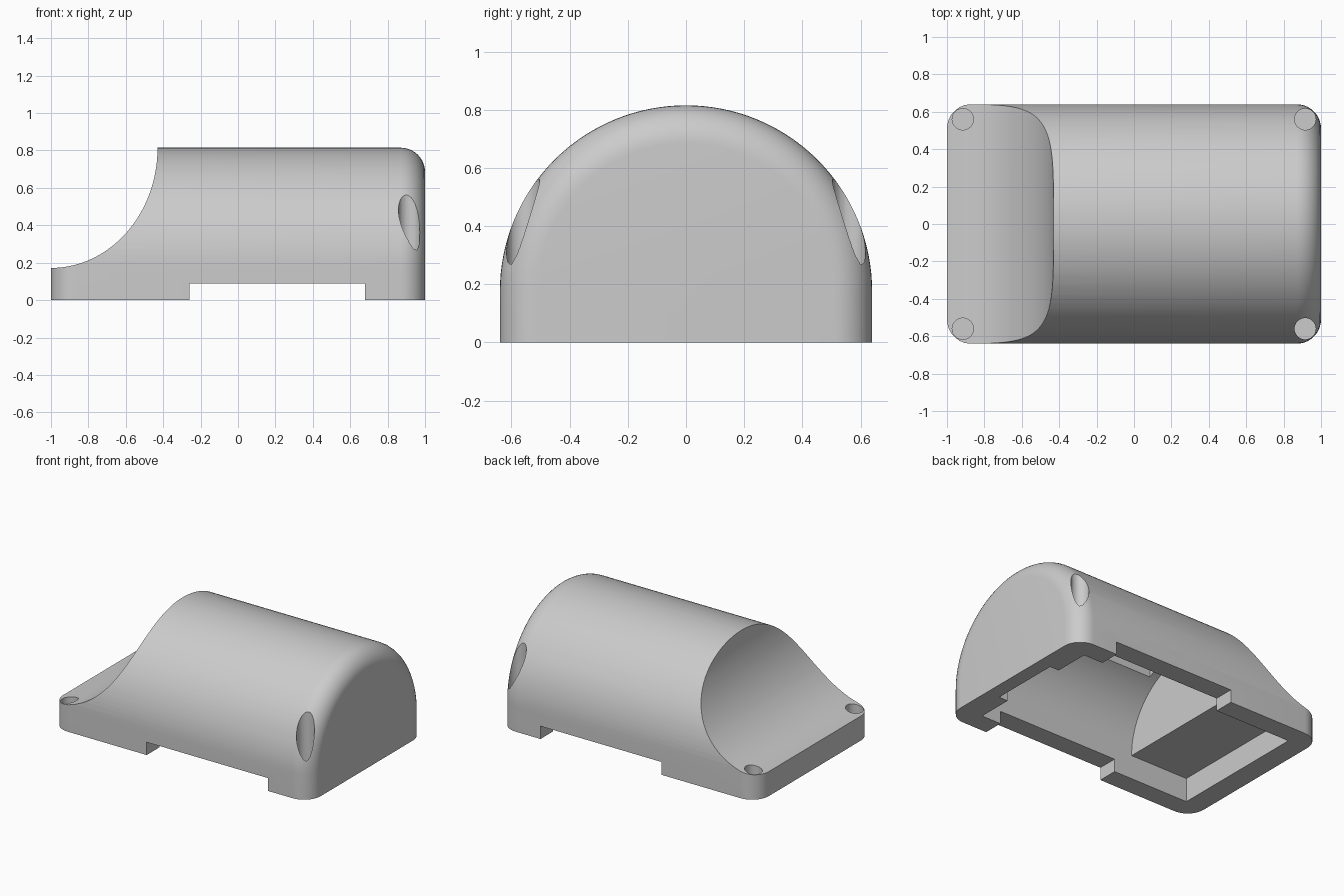
import bpy, bmesh, math
from mathutils import Matrix

cube = bpy.data.objects.get("Cube")
if cube:
    bpy.data.objects.remove(cube, do_unlink=True)

HALF_LEN, HALF_W, SPRING, ROUND = 1.0, 0.64, 0.175, 0.13

grey = bpy.data.materials.new("plain grey")
grey.use_nodes = True
colour = (0.6, 0.6, 0.6, 1)
grey.diffuse_color = colour
grey.node_tree.nodes["Principled BSDF"].inputs["Base Color"].default_value = colour


def finish(name, bm):
    bmesh.ops.recalc_face_normals(bm, faces=bm.faces)
    mesh = bpy.data.meshes.new(name)
    bm.to_mesh(mesh)
    bm.free()
    mesh.materials.append(grey)
    obj = bpy.data.objects.new(name, mesh)
    bpy.context.collection.objects.link(obj)
    return obj


def arch(radius, x, bottom, steps=64):
    """Arch outline in the plane at x: two upright sides and a half circle."""
    pts = [(x, radius, bottom)]
    for i in range(steps + 1):
        a = math.pi * i / steps
        pts.append((x, radius * math.cos(a), SPRING + radius * math.sin(a)))
    return pts + [(x, -radius, bottom)]


def loft(name, rings):
    bm = bmesh.new()
    loops = [[bm.verts.new(p) for p in ring] for ring in rings]
    for a, b in zip(loops, loops[1:]):
        for i in range(len(a)):
            j = (i + 1) % len(a)
            bm.faces.new((a[i], a[j], b[j], b[i]))
    bm.faces.new(loops[0])
    bm.faces.new(loops[-1])
    return finish(name, bm)


def box(name, lo, hi):
    bm = bmesh.new()
    bmesh.ops.create_cube(bm, size=1)
    for v in bm.verts:
        v.co = [(l + h) / 2 + c * (h - l) for l, h, c in zip(lo, hi, v.co)]
    return finish(name, bm)


def cylinder(name, centre, radii, depth, segments, turn=0):
    """Elliptical cylinder along z, turned about x."""
    shape = (Matrix.Translation(centre) @ Matrix.Rotation(turn, 4, 'X')
             @ Matrix.Diagonal((*radii, depth, 1)))
    bm = bmesh.new()
    bmesh.ops.create_cone(bm, cap_ends=True, segments=segments, radius1=1,
                          radius2=1, depth=1, matrix=shape)
    return finish(name, bm)


def cut(target, cutter):
    cutter.hide_render = True
    mod = target.modifiers.new(cutter.name, 'BOOLEAN')
    mod.operation = 'DIFFERENCE'
    mod.solver = 'EXACT'
    mod.object = cutter
    bpy.context.view_layer.objects.active = target
    bpy.ops.object.modifier_apply(modifier=mod.name)
    bpy.data.objects.remove(cutter, do_unlink=True)


# Arched body with rounded ends
steps = 10
half = []
for i in range(steps + 1):
    a = math.pi / 2 * i / steps
    inset = ROUND * (1 - math.sin(a))
    half.append((HALF_LEN - ROUND * (1 - math.cos(a)), HALF_W - inset))
stations = [(-x, r) for x, r in half] + [(x, r) for x, r in reversed(half)]
body = loft("arched_housing", [arch(r, x, 0) for x, r in stations])

# Concave sweep at the low end
cut(body, cylinder("sweep_cutter", (-1, 0, 0.815), (0.57, 0.643), 2, 128, math.pi / 2))

# Hollow underside: vaulted chamber, low tray and a central channel above them
cut(body, loft("vault_cutter", [arch(0.5, x, -0.1) for x in (-0.4, 0.83)]))
cut(body, box("tray_cutter", (-0.85, -0.5, -0.1), (-0.3, 0.5, 0.168)))
cut(body, box("channel_cutter", (-0.34, -0.25, -0.1), (0.9, 0.25, 0.71)))

# Slots through both long walls
cut(body, box("slot_cutter", (-0.26, -1, -0.1), (0.68, 1, 0.09)))

# Blind screw holes at the corners
for sx in (-1, 1):
    for sy in (-1, 1):
        cut(body, cylinder("screw_cutter", (sx * 0.915, sy * 0.56, 0.62),
                           (0.057, 0.057), 1, 32))

# Smooth curves, crisp edges
bpy.ops.object.select_all(action='DESELECT')
body.select_set(True)
bpy.context.view_layer.objects.active = body
bpy.ops.object.shade_smooth_by_angle(angle=math.radians(30))
